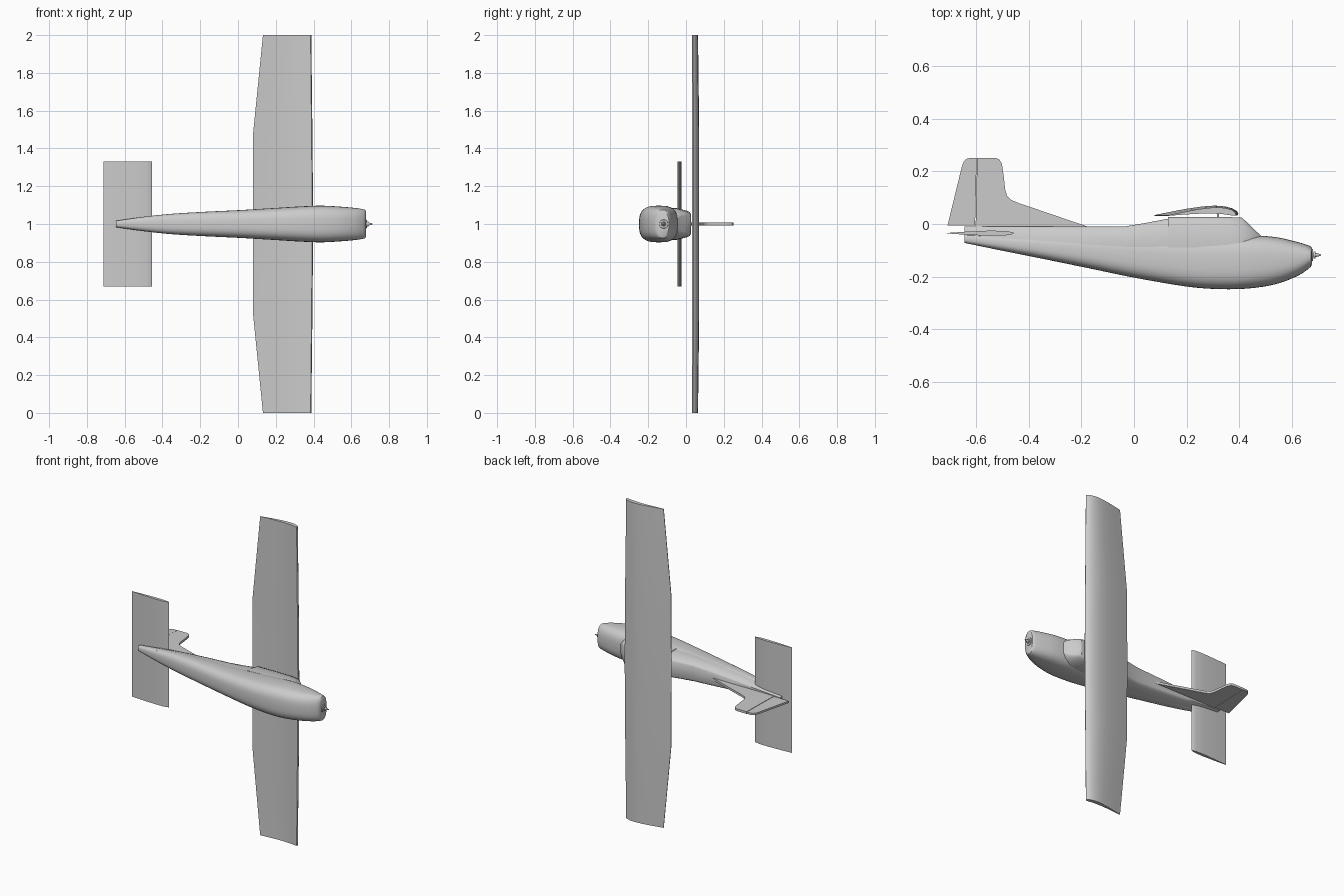
import bpy, bmesh, math
from mathutils import Matrix

if "Cube" in bpy.data.objects:
    bpy.data.objects.remove(bpy.data.objects["Cube"])

# The aircraft lies on its side: nose +x, its own "up" is +y, wingspan along z (centre z = 1)
CZ = 1.0


def finish(bm, name, angle=35):
    bmesh.ops.recalc_face_normals(bm, faces=bm.faces)
    me = bpy.data.meshes.new(name)
    bm.to_mesh(me)
    bm.free()
    ob = bpy.data.objects.new(name, me)
    bpy.context.collection.objects.link(ob)
    bpy.ops.object.select_all(action='DESELECT')
    ob.select_set(True)
    bpy.context.view_layer.objects.active = ob
    bpy.ops.object.shade_smooth_by_angle(angle=math.radians(angle))
    return ob


def loft(name, rings, angle=35):
    bm = bmesh.new()
    loops = [[bm.verts.new(p) for p in r] for r in rings]
    n = len(loops[0])
    for a, b in zip(loops, loops[1:]):
        for i in range(n):
            bm.faces.new((a[i], a[(i + 1) % n], b[(i + 1) % n], b[i]))
    bm.faces.new(loops[0])
    bm.faces.new(loops[-1])
    return finish(bm, name, angle)


def smooth_stations(st, steps=4):
    """Catmull-Rom interpolation between cross-section stations."""
    out = []
    for i in range(len(st) - 1):
        p0, p1, p2, p3 = st[max(i - 1, 0)], st[i], st[i + 1], st[min(i + 2, len(st) - 1)]
        for k in range(steps):
            t = k / steps
            out.append([0.5 * (2 * b + (c - a) * t + (2 * a - 5 * b + 4 * c - d) * t * t
                               + (3 * b - a - 3 * c + d) * t ** 3)
                        for a, b, c, d in zip(p0, p1, p2, p3)])
    return out + [st[-1]]


def super_ring(x, lo, hi, half, power, n=40):
    pts = []
    for i in range(n):
        a = 2 * math.pi * i / n
        c, s = math.cos(a), math.sin(a)
        y = (lo + hi) / 2 + (hi - lo) / 2 * math.copysign(abs(s) ** (2 / power), s)
        z = CZ + half * math.copysign(abs(c) ** (2 / power), c)
        pts.append((x, y, z))
    return pts


# Fuselage: x, bottom, top, half width, squareness
body = [(-0.645, -0.072, -0.040, 0.017, 2.6), (-0.5, -0.102, -0.042, 0.038, 2.6),
        (-0.35, -0.132, -0.044, 0.054, 2.7), (-0.15, -0.173, -0.046, 0.066, 2.8),
        (0.0, -0.204, -0.047, 0.073, 2.9), (0.2, -0.238, -0.047, 0.085, 3.0),
        (0.33, -0.248, -0.045, 0.093, 3.0), (0.44, -0.245, -0.043, 0.097, 3.0),
        (0.54, -0.229, -0.050, 0.092, 2.9), (0.62, -0.199, -0.068, 0.085, 2.7),
        (0.66, -0.174, -0.080, 0.079, 2.5)]
rings = [super_ring(*s) for s in smooth_stations(body)]
rings += [super_ring(0.673, -0.163, -0.085, 0.075, 2.4), super_ring(0.678, -0.152, -0.090, 0.066, 2.3)]
loft("fuselage", rings)


# Upper deck and cabin: flat-topped section with rounded shoulders
def deck_ring(x, top, wide, narrow, base=-0.09):
    side = [(base, wide), (-0.05, wide), (top - 0.3 * (top + 0.05), narrow + 0.2 * (wide - narrow)),
            (top - 0.08 * (top + 0.05), narrow * 0.93), (top, narrow * 0.8)]
    return [(x, y, CZ + w) for y, w in side] + [(x, y, CZ - w) for y, w in reversed(side)]


deck = [(-0.645, -0.010, 0.013, 0.009, -0.055), (-0.5, -0.010, 0.034, 0.022), (-0.35, -0.010, 0.050, 0.034),
        (-0.17, -0.010, 0.062, 0.045), (-0.04, -0.010, 0.068, 0.052), (0.05, 0.005, 0.072, 0.056),
        (0.14, 0.022, 0.075, 0.060)]
loft("rear_deck", [deck_ring(*s) for s in deck])
cabin = [(0.13, 0.026, 0.078, 0.066), (0.25, 0.026, 0.082, 0.068), (0.36, 0.026, 0.084, 0.067),
         (0.41, 0.025, 0.082, 0.060), (0.44, -0.003, 0.072, 0.056), (0.465, -0.028, 0.058, 0.048),
         (0.487, -0.047, 0.034, 0.030)]
loft("cabin", [deck_ring(*s) for s in cabin])

# Wing: cambered section, (chord fraction from trailing edge, height)
upper = [(0, 0.034), (0.2, 0.047), (0.4, 0.059), (0.58, 0.067), (0.72, 0.070), (0.84, 0.067),
         (0.93, 0.059), (0.98, 0.049), (1.0, 0.039)]
lower = [(0.985, 0.032), (0.93, 0.033), (0.8, 0.039), (0.6, 0.042), (0.4, 0.040), (0.2, 0.036), (0, 0.031)]


def wing_ring(z, trail, lead, scale):
    return [(trail + f * (lead - trail), 0.032 + (h - 0.032) * scale, z) for f, h in upper + lower]


half = [(0.48, 0.080, 0.394, 1.0), (1.0, 0.132, 0.388, 0.83)]
stations = [(CZ - s, *r) for s, *r in reversed(half)] + [(CZ, 0.078, 0.398, 1.0)]
stations += [(CZ + s, *r) for s, *r in half]
loft("wing", [wing_ring(*s) for s in stations], 30)

# Tailplane: thin symmetric section
foil = [(0, 0.001), (0.3, 0.006), (0.65, 0.010), (0.88, 0.008), (0.97, 0.004), (1, 0)]
section = foil + [(f, -h) for f, h in reversed(foil[:-1])]
loft("tailplane", [[(-0.712 + f * 0.256, -0.035 + h, z) for f, h in section] for z in (0.67, 1.33)], 30)

# Fin with dorsal fillet, and rudder, extruded from side outlines
fin = [(-0.603, -0.012), (-0.597, 0.252), (-0.528, 0.252), (-0.513, 0.246), (-0.503, 0.230), (-0.497, 0.19),
       (-0.49, 0.13), (-0.482, 0.105), (-0.468, 0.092), (-0.44, 0.080), (-0.17, -0.012)]
rudder = [(-0.71, -0.006), (-0.655, 0.220), (-0.648, 0.238), (-0.638, 0.248), (-0.62, 0.252),
          (-0.599, 0.252), (-0.605, -0.006)]
for name, outline, t in (("fin", fin, 0.007), ("rudder", rudder, 0.006)):
    bm = bmesh.new()
    face = bm.faces.new([bm.verts.new((x, y, CZ - t)) for x, y in outline])
    ext = bmesh.ops.extrude_face_region(bm, geom=[face])
    bmesh.ops.translate(bm, vec=(0, 0, 2 * t), verts=[v for v in ext["geom"] if isinstance(v, bmesh.types.BMVert)])
    finish(bm, name)


def rod(name, x0, x1, r0, r1, y=-0.118):
    bm = bmesh.new()
    m = Matrix.Translation(((x0 + x1) / 2, y, CZ)) @ Matrix.Rotation(math.pi / 2, 4, 'Y')
    bmesh.ops.create_cone(bm, cap_ends=True, segments=24, radius1=r0, radius2=r1, depth=x1 - x0, matrix=m)
    return finish(bm, name)


# Nose fittings
rod("nose_ring", 0.672, 0.682, 0.026, 0.022)
rod("shaft", 0.675, 0.700, 0.006, 0.006)
rod("spinner_plate", 0.684, 0.690, 0.014, 0.014)
rod("spinner_tip", 0.690, 0.712, 0.009, 0.002)

# Wing mounting peg
bm = bmesh.new()
bmesh.ops.create_cone(bm, cap_ends=True, segments=12, radius1=0.004, radius2=0.004, depth=0.03,
                      matrix=Matrix.Translation((0.32, 0.033, CZ)) @ Matrix.Rotation(math.pi / 2, 4, 'X'))
finish(bm, "wing_peg")
